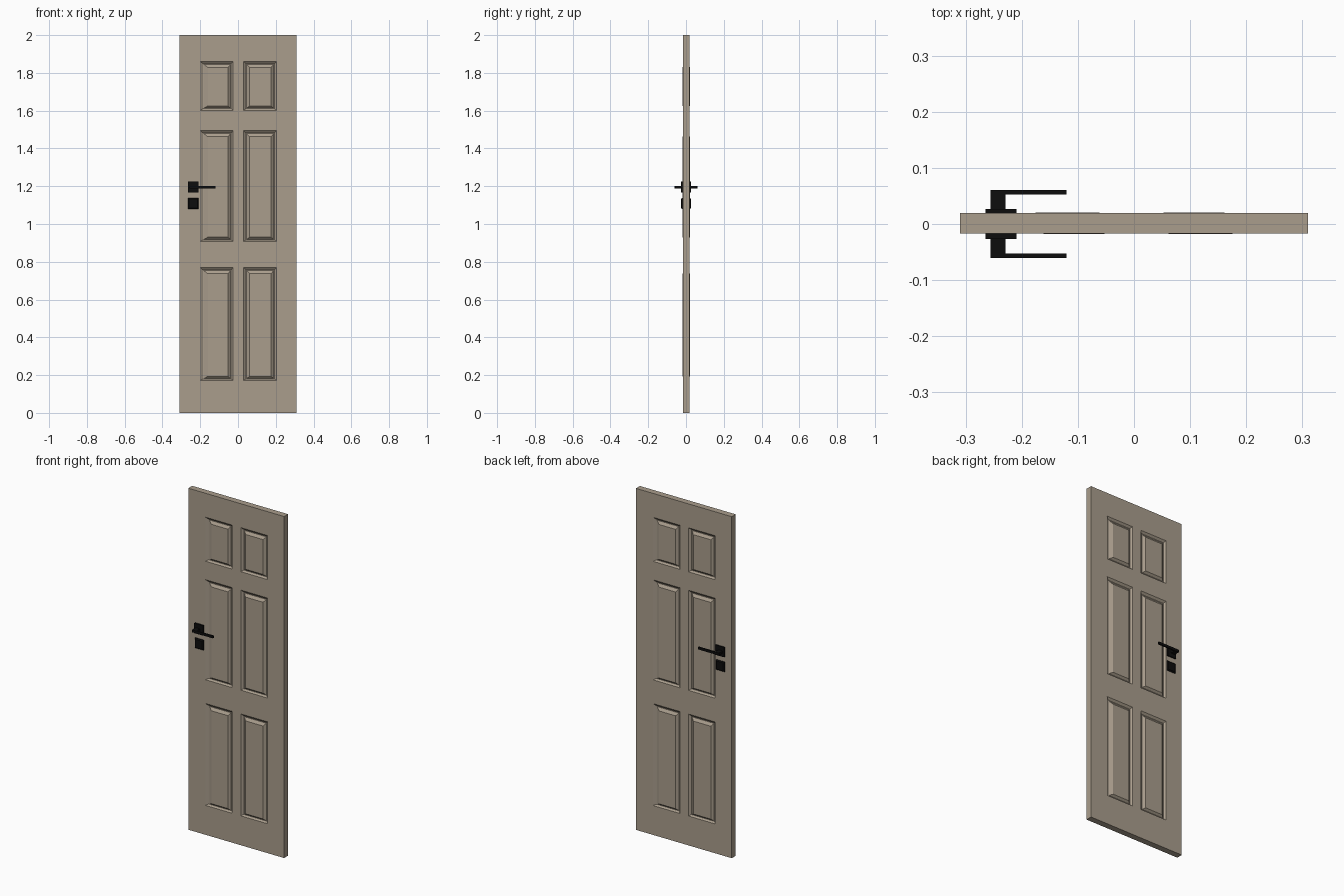
import bpy, bmesh

if "Cube" in bpy.data.objects:
    bpy.data.objects.remove(bpy.data.objects["Cube"])

def material(name, rgb):
    m = bpy.data.materials.new(name)
    m.diffuse_color = (*rgb, 1)
    m.use_nodes = True
    m.node_tree.nodes["Principled BSDF"].inputs["Base Color"].default_value = m.diffuse_color
    return m

beige = material("warm beige paint", (0.40, 0.34, 0.265))
black = material("black metal", (0.004, 0.004, 0.004))

def finish(bm, name, mat):
    bmesh.ops.remove_doubles(bm, verts=bm.verts, dist=0.0001)
    bmesh.ops.recalc_face_normals(bm, faces=bm.faces)
    me = bpy.data.meshes.new(name)
    bm.to_mesh(me)
    bm.free()
    me.materials.append(mat)
    ob = bpy.data.objects.new(name, me)
    bpy.context.collection.objects.link(ob)
    return ob

# Door leaf: gridded faces with a sloped groove round each raised field
W, H = 0.31, 2.0
Y_FRONT, Y_BACK = -0.0168, 0.0195
DEPTH, PROUD = 0.010, 0.0012
# panel outer range, field range
cols = [((-0.200, -0.026), (-0.160, -0.053)), ((0.030, 0.203), (0.062, 0.175))]
rows = [((0.172, 0.769), (0.193, 0.737)),
        ((0.908, 1.494), (0.930, 1.462)),
        ((1.602, 1.860), (1.625, 1.829))]
xs = [-W] + [v for c in cols for v in c[0]] + [W]
zs = [0] + [v for r in rows for v in r[0]] + [H]

def quad(bm, pts):
    bm.faces.new([bm.verts.new(p) for p in pts])

def rect(x, z, y, s):
    return [(s * x[0], y, z[0]), (s * x[1], y, z[0]),
            (s * x[1], y, z[1]), (s * x[0], y, z[1])]

def mix(a, b, t):
    return tuple(p + (q - p) * t for p, q in zip(a, b))

def side(bm, y, out, s):
    for i in range(len(xs) - 1):
        for j in range(len(zs) - 1):
            x, z = xs[i:i + 2], zs[j:j + 2]
            if not (i % 2 and j % 2):
                quad(bm, rect(x, z, y, s))
                continue
            fx, fz = cols[i // 2][1], rows[j // 2][1]
            rings = [rect(x, z, y, s),
                     rect(mix(x, fx, 0.38), mix(z, fz, 0.38), y - out * DEPTH, s),
                     rect(mix(x, fx, 0.5), mix(z, fz, 0.5), y - out * DEPTH, s),
                     rect(fx, fz, y + out * PROUD, s)]
            for a, b in zip(rings, rings[1:]):
                for k in range(4):
                    n = (k + 1) % 4
                    quad(bm, [a[k], a[n], b[n], b[k]])
            quad(bm, rings[-1])

bm = bmesh.new()
side(bm, Y_FRONT, -1, 1)
side(bm, Y_BACK, 1, -1)       # the back is the front turned half round
bmesh.ops.remove_doubles(bm, verts=bm.verts, dist=0.0001)
for x in (-W, W):             # edges of the leaf
    quad(bm, [(x, Y_FRONT, 0), (x, Y_BACK, 0), (x, Y_BACK, H), (x, Y_FRONT, H)])
for z in (0, H):
    quad(bm, [(-W, Y_FRONT, z), (W, Y_FRONT, z), (W, Y_BACK, z), (-W, Y_BACK, z)])
finish(bm, "door_leaf", beige)

# Handle sets on both sides
def box(name, x, y, z, taper=0.0):
    bm = bmesh.new()
    bmesh.ops.create_cube(bm, size=1)
    cx, cz = sum(x) / 2, sum(z) / 2
    for v in bm.verts:
        far = v.co.y > 0
        k = 1 - taper if far else 1
        v.co = (cx + v.co.x * (x[1] - x[0]) * k, y[1] if far else y[0],
                cz + v.co.z * (z[1] - z[0]) * k)
    return finish(bm, name, black)

for label, s in (("front", -1), ("back", 1)):
    base = 0.0155 if s < 0 else 0.018
    box(label + "_handle_plate", (-0.265, -0.209), (s * base, s * 0.0265), (1.167, 1.225))
    box(label + "_handle_neck", (-0.256, -0.229), (s * 0.026, s * 0.061), (1.188, 1.202))
    box(label + "_lever", (-0.23, -0.12), (s * 0.053, s * 0.061), (1.188, 1.202))
    box(label + "_lock_plate", (-0.265, -0.209), (s * base, s * 0.021), (1.079, 1.138))
    box(label + "_lock_plate_rim", (-0.265, -0.209), (s * 0.021, s * 0.0265), (1.079, 1.138), 0.2)
